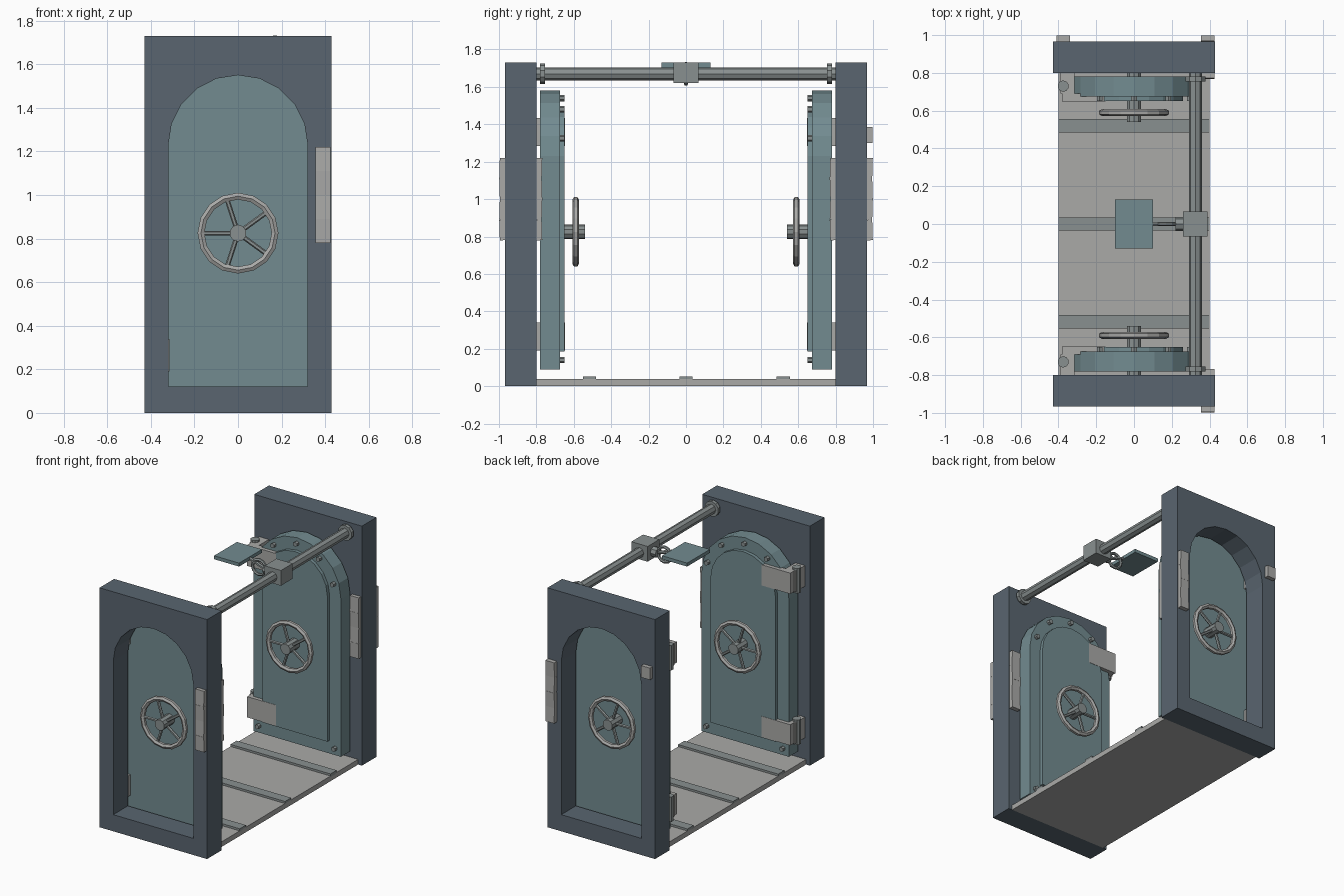
import bpy, bmesh, math
from mathutils import Vector, Matrix

if "Cube" in bpy.data.objects:
    bpy.data.objects.remove(bpy.data.objects["Cube"])


def material(name, r, g, b):
    m = bpy.data.materials.new(name)
    m.diffuse_color = (r, g, b, 1)
    m.use_nodes = True
    m.node_tree.nodes["Principled BSDF"].inputs["Base Color"].default_value = m.diffuse_color
    return m


SLATE = material("slate", 0.10, 0.13, 0.16)
TEAL = material("teal", 0.17, 0.26, 0.28)
LIGHT = material("light_metal", 0.40, 0.40, 0.39)
METAL = material("mid_metal", 0.25, 0.28, 0.28)


def finish(name, bm, mat):
    bmesh.ops.recalc_face_normals(bm, faces=bm.faces[:])
    me = bpy.data.meshes.new(name)
    bm.to_mesh(me)
    bm.free()
    me.materials.append(mat)
    ob = bpy.data.objects.new(name, me)
    bpy.context.collection.objects.link(ob)
    return ob


def box(name, x0, x1, y0, y1, z0, z1, mat, tilt=0):
    bm = bmesh.new()
    mid = Vector(((x0 + x1) / 2, (y0 + y1) / 2, (z0 + z1) / 2))
    size = (abs(x1 - x0), abs(y1 - y0), abs(z1 - z0), 1)
    bmesh.ops.create_cube(bm, size=1, matrix=Matrix.Translation(mid)
                          @ Matrix.Rotation(tilt, 4, 'X') @ Matrix.Diagonal(size))
    return finish(name, bm, mat)


def rod(name, a, b, r, mat, n=8):
    a, b = Vector(a), Vector(b)
    d = b - a
    bm = bmesh.new()
    bmesh.ops.create_cone(bm, cap_ends=True, segments=n, radius1=r, radius2=r, depth=d.length,
                          matrix=Matrix.Translation((a + b) / 2) @ d.to_track_quat('Z', 'Y').to_matrix().to_4x4())
    return finish(name, bm, mat)


def ring(name, c, major, minor, mat, n=16, k=6):
    # torus whose axis runs along y
    bm = bmesh.new()
    rows = []
    for i in range(n):
        a = 2 * math.pi * i / n
        row = []
        for j in range(k):
            b = 2 * math.pi * (j + 0.5) / k
            r = major + minor * math.cos(b)
            row.append(bm.verts.new((c[0] + r * math.cos(a), c[1] + minor * math.sin(b), c[2] + r * math.sin(a))))
        rows.append(row)
    for i in range(n):
        p, q = rows[i], rows[(i + 1) % n]
        for j in range(k):
            bm.faces.new((p[j], p[(j + 1) % k], q[(j + 1) % k], q[j]))
    return finish(name, bm, mat)


def arch(half, bottom, n=10, spring=1.23):
    pts = [(half * math.cos(math.pi * i / n), spring + half * math.sin(math.pi * i / n)) for i in range(n + 1)]
    return pts + [(-half, bottom), (half, bottom)]


def prism(name, loops, y0, y1, mat):
    # extrude an xz outline (with optional holes) along y
    bm = bmesh.new()
    edges = []
    for loop in loops:
        vs = [bm.verts.new((x, y0, z)) for x, z in loop]
        edges += [bm.edges.new((vs[i - 1], vs[i])) for i in range(len(vs))]
    bmesh.ops.triangle_fill(bm, edges=edges, use_beauty=True)
    bmesh.ops.dissolve_limit(bm, angle_limit=0.01, verts=[], edges=bm.edges[:])
    ext = bmesh.ops.extrude_face_region(bm, geom=bm.faces[:], use_keep_orig=True)
    bmesh.ops.translate(bm, vec=(0, y1 - y0, 0), verts=[g for g in ext["geom"] if isinstance(g, bmesh.types.BMVert)])
    return finish(name, bm, mat)


def wheel(name, s, y_door, y_rim, y_end):
    z = 0.825
    rod(name + "_hub", (0, s * y_door, z), (0, s * y_end, z), 0.039, METAL, 10)
    ring(name + "_rim", (0, s * y_rim, z), 0.17, 0.018, LIGHT)
    for i in range(5):
        a = math.pi + i * math.tau / 5
        c, d = math.cos(a), math.sin(a)
        rod(name + "_spoke", (0.03 * c, s * y_rim, z + 0.03 * d),
            (0.165 * c, s * y_rim, z + 0.165 * d), 0.011, METAL, 6)


# the two bulkheads, each with its door
for s, side in ((-1, "front"), (1, "back")):
    outer = [(-0.43, 0), (0.43, 0), (0.43, 1.73), (-0.43, 1.73)]
    prism(side + "_frame", [outer, arch(0.32, 0.12)], s * 0.80, s * 0.967, SLATE)
    prism(side + "_door", [arch(0.35, 0.09)], s * 0.675, s * 0.78, TEAL)
    prism(side + "_door_panel", [arch(0.26, 0.185)], s * 0.65, s * 0.68, TEAL)
    wheel(side + "_inner_wheel", s, 0.66, 0.59, 0.54)
    wheel(side + "_outer_wheel", s, 0.77, 0.845, 0.895)

    # bolts round the door rim
    spots = [(0.31 * math.cos(math.radians(a)), 1.23 + 0.31 * math.sin(math.radians(a))) for a in range(18, 180, 36)]
    for x, z in spots + [(-0.305, 0.14), (0.305, 0.14)]:
        rod(side + "_bolt", (x, s * 0.68, z), (x, s * 0.65, z), 0.017, METAL, 6)

    # hinges
    for z in (0.265, 1.36):
        box(side + "_hinge_leaf", -0.38, -0.15, s * 0.648, s * 0.69, z - 0.075, z + 0.075, LIGHT)
        box(side + "_hinge_bracket", -0.39, -0.314, s * 0.69, s * 0.80, z - 0.075, z + 0.075, LIGHT)
        rod(side + "_hinge_pin", (-0.375, s * 0.73, z - 0.09), (-0.375, s * 0.73, z + 0.09), 0.03, METAL, 10)

    # segmented grip pads on both faces of the frame
    for y0, y1 in ((0.77, 0.80), (0.967, 0.997)):
        for i in range(4):
            z = 0.78 + 0.11 * i
            box(side + "_grip_pad", 0.355, 0.425, s * y0, s * y1, z, z + 0.11, LIGHT, 0.03 * (-1) ** i)

# call button on the back frame
box("call_button", -0.41, -0.34, 0.96, 0.997, 1.30, 1.385, LIGHT)

# floor with cross ribs
box("floor", -0.40, 0.40, -0.80, 0.80, 0, 0.037, LIGHT)
for y in (-0.517, 0, 0.52):
    box("floor_rib", -0.40, 0.40, y - 0.035, y + 0.035, 0.03, 0.052, METAL)

# overhead rail with flanges and carriage
rod("rail", (0.325, -0.79, 1.67), (0.325, 0.79, 1.67), 0.035, METAL, 8)
for s in (-1, 1):
    rod("rail_flange", (0.325, s * 0.755, 1.67), (0.325, s * 0.78, 1.67), 0.055, METAL, 10)
    rod("rail_end", (0.325, s * 0.78, 1.67), (0.325, s * 0.80, 1.67), 0.035, METAL, 8)
box("carriage", 0.26, 0.39, -0.067, 0.067, 1.62, 1.73, METAL)

# ring joint and sensor plate hanging off the carriage
rod("joint_socket", (0.22, 0, 1.67), (0.265, 0, 1.67), 0.036, METAL, 8)
ring("joint_ring", (0.17, 0, 1.67), 0.054, 0.011, METAL, 12, 6)
rod("joint_pin", (0.16, 0, 1.69), (0.23, 0, 1.67), 0.012, METAL, 6)
rod("plate_arm", (0.09, 0, 1.715), (0.17, 0, 1.69), 0.012, METAL, 6)
box("overhead_plate", -0.10, 0.10, -0.13, 0.13, 1.705, 1.73, TEAL)
